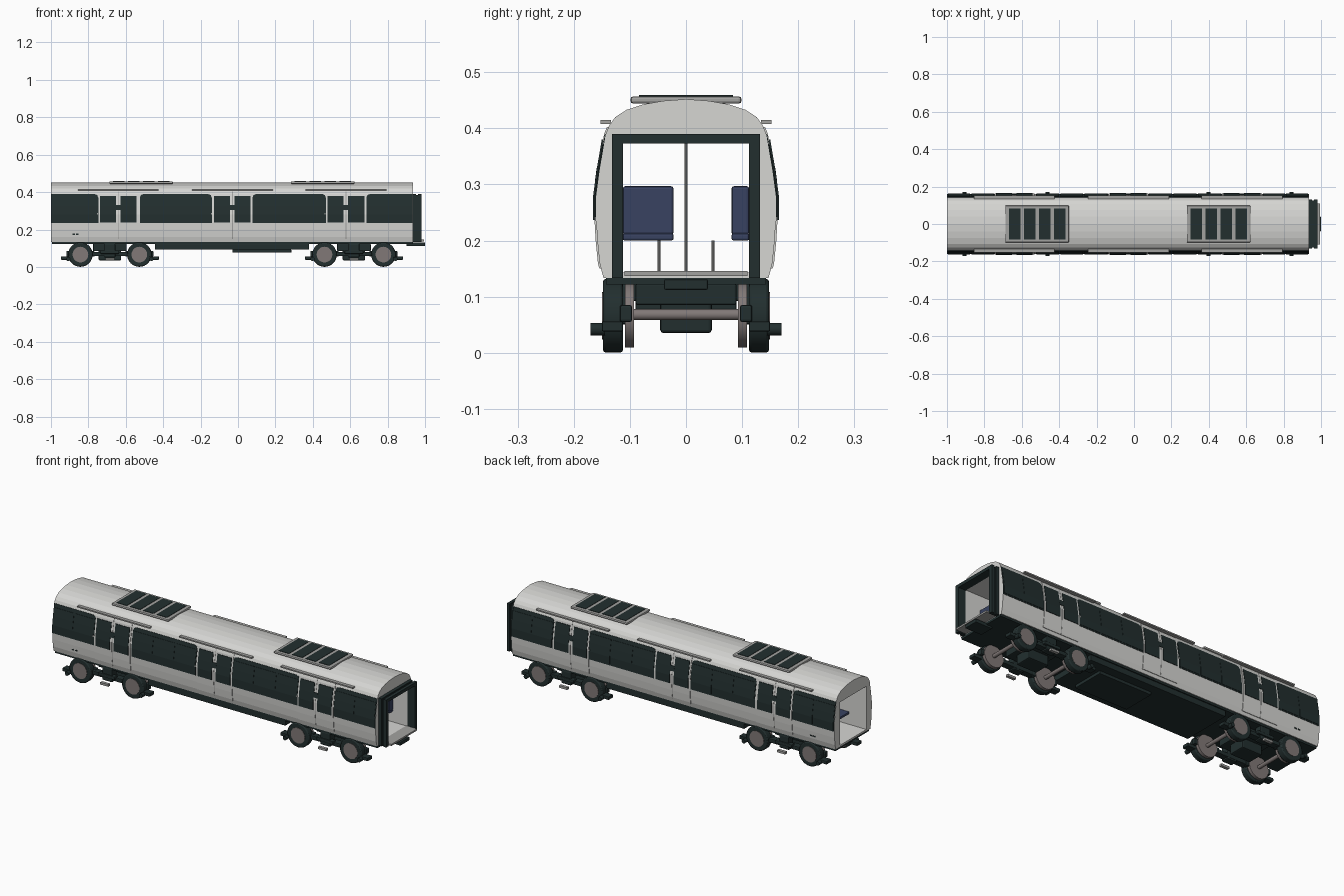
import bpy, bmesh, math
from mathutils import Matrix, Vector

old = bpy.data.objects.get("Cube")
if old:
    bpy.data.objects.remove(old, do_unlink=True)


def material(name, rgb, rough=0.6):
    m = bpy.data.materials.new(name)
    m.use_nodes = True
    m.diffuse_color = (*rgb, 1)
    b = next(n for n in m.node_tree.nodes if n.type == 'BSDF_PRINCIPLED')
    b.inputs["Base Color"].default_value = (*rgb, 1)
    b.inputs["Roughness"].default_value = rough
    return m


WHITE = material("body white", (0.67, 0.67, 0.65))
DARK = material("dark green black", (0.016, 0.028, 0.028))
GREY = material("roof unit grey", (0.36, 0.36, 0.35))
STEEL = material("wheel steel", (0.22, 0.19, 0.185))
BLUE = material("seat blue", (0.04, 0.055, 0.12))


def finish(name, bm, mat, bevel=0, smooth=False):
    bmesh.ops.recalc_face_normals(bm, faces=bm.faces)
    me = bpy.data.meshes.new(name)
    bm.to_mesh(me)
    bm.free()
    me.materials.append(mat)
    ob = bpy.data.objects.new(name, me)
    bpy.context.collection.objects.link(ob)
    if bevel:
        mod = ob.modifiers.new("bevel", 'BEVEL')
        mod.width, mod.segments = bevel, 2
    if smooth:
        bpy.ops.object.select_all(action='DESELECT')
        ob.select_set(True)
        bpy.context.view_layer.objects.active = ob
        bpy.ops.object.shade_smooth_by_angle(angle=math.radians(35))
    return ob


def box(name, xs, ys, zs, mat, bevel=0):
    lo, hi = Vector((xs[0], ys[0], zs[0])), Vector((xs[1], ys[1], zs[1]))
    bm = bmesh.new()
    size = Matrix.Diagonal([abs(c) for c in hi - lo]).to_4x4()
    bmesh.ops.create_cube(bm, size=1, matrix=Matrix.Translation((lo + hi) / 2) @ size)
    return finish(name, bm, mat, bevel)


def rod(name, center, radius, length, axis, mat, bevel=0, sides=32):
    bm = bmesh.new()
    turn = Matrix.Rotation(math.pi / 2, 4, 'X') if axis == 'Y' else Matrix()
    bmesh.ops.create_cone(bm, cap_ends=True, segments=sides, radius1=radius, radius2=radius,
                          depth=length, matrix=Matrix.Translation(center) @ turn)
    return finish(name, bm, mat, bevel, True)


# Half cross-section of the body shell, bottom to top
SECTION = [(0, .133), (.147, .133), (.154, .16), (.158, .2), (.16, .235), (.16, .28), (.154, .325),
           (.148, .36), (.143, .39), (.137, .405), (.126, .42), (.106, .433), (.075, .443),
           (.04, .449), (0, .452)]


def half_width(z):
    for (y0, z0), (y1, z1) in zip(SECTION[1:], SECTION[2:]):
        if z <= z1:
            return y0 + (y1 - y0) * (z - z0) / (z1 - z0)
    return 0


def side_panel(name, x0, x1, z0, z1, side, offset, mat, corner=(0, 0)):
    """Thin plate that follows the curved body side; corner rounds the top ends."""
    r = max(corner)
    levels = {z0, z1} | {z for _, z in SECTION if z0 < z < z1}
    levels |= {z1 - r * k for k in (.3, 1)} if r else set()
    bm = bmesh.new()
    rows = []
    for z in sorted(levels):
        t = max(0, (z - z1 + r) / r) if r else 0
        cut = 1 - math.sqrt(max(0, 1 - t * t))
        a, b = x0 + corner[0] * cut, x1 - corner[1] * cut
        out, back = half_width(z) + offset, half_width(z) - .001
        rows.append([bm.verts.new((x, side * y, z))
                     for x, y in ((a, back), (a, out), (b, out), (b, back))])
    for p, q in zip(rows, rows[1:]):
        for i in range(4):
            j = (i + 1) % 4
            bm.faces.new((p[i], p[j], q[j], q[i]))
    bm.faces.new(rows[0])
    bm.faces.new(rows[-1])
    return finish(name, bm, mat)


# Hollow body shell, open at both ends
outer = SECTION + [(-y, z) for y, z in SECTION[-2:0:-1]]
inner = [(max(-.113, min(.113, y)), max(.143, min(.376, z))) for y, z in outer]
bm = bmesh.new()
loops = [[bm.verts.new((x, y, z)) for y, z in ring]
         for x, ring in ((-1, outer), (.935, outer), (.935, inner), (-1, inner))]
for a, b in zip(loops, loops[1:] + loops[:1]):
    for i in range(len(outer)):
        j = (i + 1) % len(outer)
        bm.faces.new((a[i], a[j], b[j], b[i]))
bmesh.ops.remove_doubles(bm, verts=bm.verts, dist=.0001)
finish("body_shell", bm, WHITE)

# Window bands with separate panes, and sliding doors with rails
DOORS = (-.64, -.03, .577)
BANDS = ((-.999, -.747, 2, (0, .02)), (-.525, -.14, 3, (.02, .02)),
         (.077, .47, 3, (.02, .02)), (.686, .934, 2, (.02, 0)))
for s in (1, -1):
    for x0, x1, n, corner in BANDS:
        side_panel("window_band", x0, x1, .235, .39, s, .0015, DARK, corner)
        step = (x1 - x0) / n
        for i in range(n):
            side_panel("window_pane", x0 + i * step + .004, x0 + (i + 1) * step - .004,
                       .242, .37, s, .003, DARK)
    for c in DOORS:
        for d in (1, -1):
            a, b = sorted((c + d * .002, c + d * .107))
            side_panel("door_leaf", a, b, .15, .402, s, .003, WHITE)
            a, b = sorted((c + d * .012, c + d * .098))
            side_panel("door_window", a, b, .237, .38, s, .0055, DARK)
        side_panel("door_seal", c - .002, c + .002, .15, .402, s, .002, GREY)
        side_panel("door_latch", c - .012, c + .012, .305, .332, s, .0058, DARK)
        box("door_rail", (c - .216, c + .216), (s * .134, s * .152), (.408, .415), GREY)
        box("door_light", (c - .115, c - .108), (s * .155, s * .164), (.281, .289), GREY)
    for x in (-.885, -.865):
        side_panel("side_marker", x, x + .013, .172, .178, s, .002, DARK)

# Roof ventilation units
for c in (-.518, .453):
    box("roof_unit", (c - .17, c + .17), (-.099, .099), (.444, .457), GREY, .005)
    for i in range(4):
        x = c + (i - 1.5) * .08
        box("roof_grille", (x - .031, x + .031), (-.084, .084), (.455, .459), DARK)

# Gangway bellows at the +x end
for x0, x1, shrink in ((.935, .953, 0), (.953, .963, .006), (.963, .98, 0)):
    for s in (1, -1):
        box("gangway_side", (x0, x1), (s * .112, s * (.132 - shrink)), (.133, .39 - shrink), DARK)
    box("gangway_top", (x0, x1), (-.113, .113), (.373, .39 - shrink), DARK)
box("gangway_floor", (.93, .995), (-.11, .11), (.137, .146), GREY)
box("coupler", (.9, 1), (-.039, .039), (.112, .131), DARK, .003)

# Underframe and equipment
box("underframe", (-.995, .935), (-.143, .143), (.122, .134), DARK)
box("equipment_case", (-.445, .38), (-.138, .138), (.092, .124), DARK, .003)
box("equipment_tray", (-.03, .285), (-.09, .09), (.076, .094), DARK, .003)

# Bogies
for c in (-.685, .62):
    box("bogie_bolster", (c - .09, c + .09), (-.09, .09), (.085, .124), DARK, .004)
    box("bogie_motor", (c - .06, c + .06), (-.046, .046), (.035, .098), DARK, .006)
    for s in (1, -1):
        box("bogie_side_frame", (c - .13, c + .13), (s * .098, s * .135), (.058, .08), DARK, .004)
        box("bogie_spring", (c - .03, c + .03), (s * .1, s * .142), (.05, .124), DARK, .006)
        box("bogie_damper", (c - .05, c + .05), (s * .12, s * .148), (.07, .088), DARK, .004)
        box("contact_shoe", (c - .024, c + .024), (s * .15, s * .166), (.036, .048), GREY)
    for d in (1, -1):
        x = c + d * .1575
        rod("axle", (x, 0, .068), .01, .2, 'Y', STEEL, sides=16)
        for s in (1, -1):
            rod("wheel_disc", (x, s * .101, .067), .058, .016, 'Y', STEEL)
            rod("wheel_rim", (x, s * .13, .066), .0655, .036, 'Y', DARK, .005)
            rod("wheel_hub", (x, s * .147, .066), .042, .005, 'Y', STEEL)
            a, b = sorted((c + d * .212, c + d * .262))
            box("bogie_end_bar", (a, b), (s * .112, s * .15), (.038, .056), DARK, .003)
            rod("bogie_stop", (c + d * .222, s * .157, .042), .011, .026, 'Y', DARK, sides=12)
            box("axle_bracket", (x - .075, x + .075), (s * .096, s * .118), (.055, .085), DARK, .004)

# Seats, seat legs and grab poles
for c in (-.86, -.4, -.22, .2, .36, .8):
    for y0, y1 in ((-.113, -.022), (.081, .113)):
        box("seat_back", (c + .03, c + .05), (y0, y1), (.21, .297), BLUE, .005)
        box("seat_cushion", (c - .04, c + .05), (y0, y1), (.2, .213), BLUE, .004)
    for s in (1, -1):
        rod("seat_leg", (c, s * .048, .172), .0025, .056, 'Z', GREY, sides=8)
for c in DOORS:
    rod("grab_pole", (c, 0, .26), .0028, .234, 'Z', GREY, sides=8)
